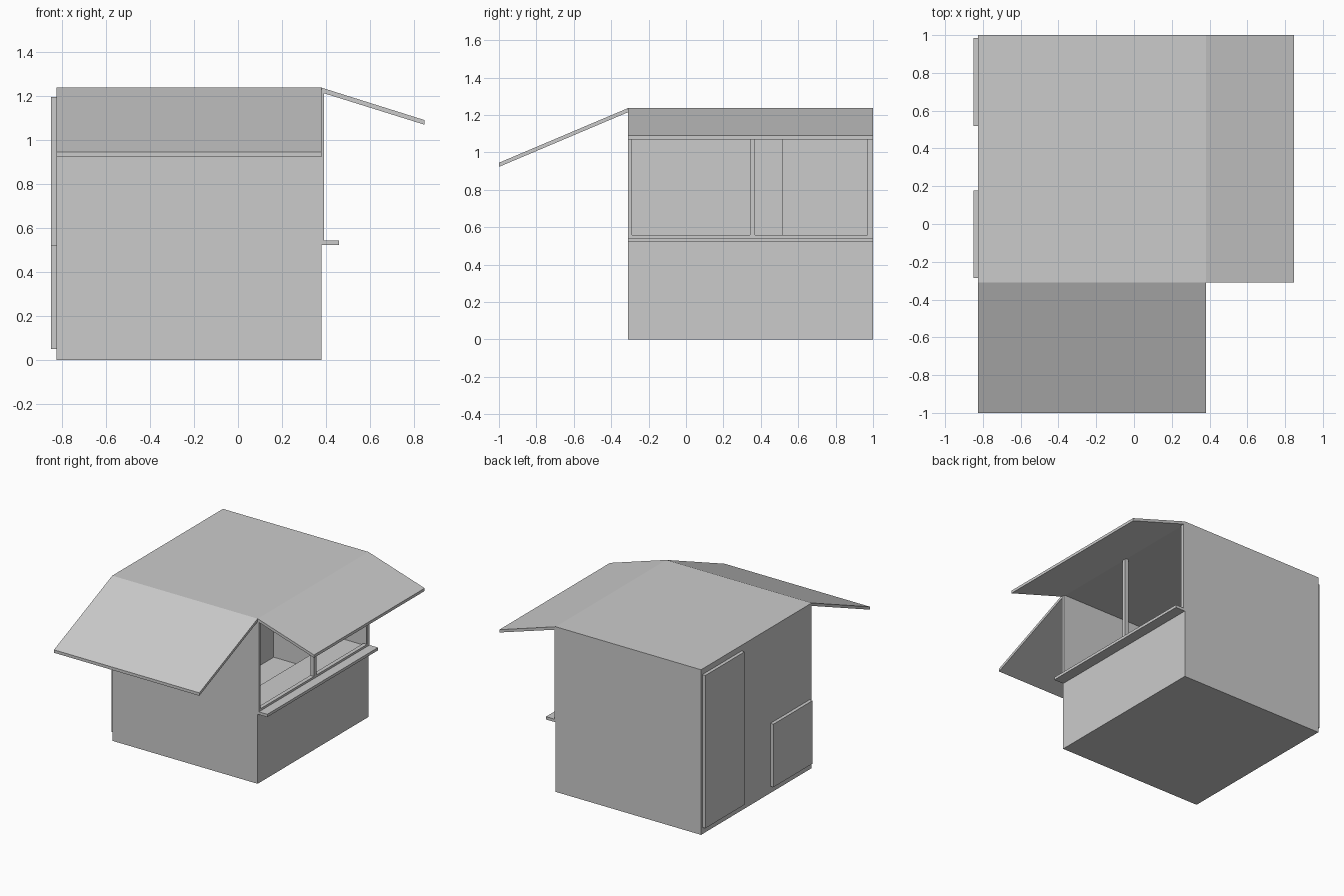
import bpy

if "Cube" in bpy.data.objects:
    bpy.data.objects.remove(bpy.data.objects["Cube"])


def prism(name, profile, axis, a, b):
    """Extrude a 2D profile from a to b along an axis ('x' -> yz profile, 'y' -> xz profile)."""
    def pt(p, t):
        return (t, p[0], p[1]) if axis == 'x' else (p[0], t, p[1])
    n = len(profile)
    verts = [pt(p, a) for p in profile] + [pt(p, b) for p in profile]
    faces = [tuple(range(n)), tuple(range(2 * n - 1, n - 1, -1))]
    faces += [(i, i + n, (i + 1) % n + n, (i + 1) % n) for i in range(n)]
    # orient outward when the profile winding needs it
    area = sum(profile[i][0] * profile[(i + 1) % n][1] - profile[(i + 1) % n][0] * profile[i][1]
               for i in range(n))
    if (area > 0) != (axis == 'y'):
        faces = [f[::-1] for f in faces]
    if axis == 'x' or axis == 'y':
        mesh = bpy.data.meshes.new(name)
        mesh.from_pydata(verts, [], faces)
    import bmesh
    bm = bmesh.new()
    bm.from_mesh(mesh)
    bmesh.ops.recalc_face_normals(bm, faces=bm.faces)
    bm.to_mesh(mesh)
    bm.free()
    ob = bpy.data.objects.new(name, mesh)
    bpy.context.collection.objects.link(ob)
    return ob


def box(name, x, y, z):
    return prism(name, [(y[0], z[0]), (y[1], z[0]), (y[1], z[1]), (y[0], z[1])], 'x', *x)


# main dimensions of the booth
X0, X1, Y0, Y1, H, T = -0.825, 0.38, -0.31, 1.0, 1.237, 0.02

# shell: floor, roof and walls
box("floor", (X0 + T, X1 - T), (Y0 + T, Y1 - T), (0, 0.25))
box("roof", (X0 + T, X1), (Y0 + T, Y1 - T), (H - T, H))
box("front_wall", (X0 + T, X1), (Y0, Y0 + T), (0, H))
box("back_wall", (X0 + T, X1), (Y1 - T, Y1), (0, H))
box("left_wall", (X0, X0 + T), (Y0, Y1), (0, H))
box("right_low_wall", (X1 - T, X1), (Y0 + T, Y1 - T), (0, 0.54))

# serving shelf outside and counter inside
box("outer_shelf", (X1, 0.46), (Y0, Y1), (0.521, 0.542))
box("inner_counter", (0.15, X1 - T), (Y0 + T, Y1 - T), (0.52, 0.54))

# window frame on the serving side
for name, y in (("front", (Y0, -0.29)), ("middle", (0.342, 0.37)), ("back", (0.97, Y1))):
    box(name + "_window_post", (X1, 0.39), y, (0.542, 1.215))
box("middle_post_core", (X1 - T, X1), (0.342, 0.37), (0.54, H - T))
box("window_sill", (X1 - T, 0.39), (Y0 + T, 0.97), (0.542, 0.558))

# closet behind the door
box("closet", (X0 + T, -0.39), (0.515, Y1 - T), (0.25, H - T))

# door and hatch on the left side
box("door", (-0.85, X0), (0.52, 0.985), (0.05, 1.195))
box("low_hatch", (-0.85, X0), (-0.285, 0.178), (0.05, 0.522))

# sloping awnings
prism("front_awning", [(Y0, H), (-1.0, 0.945), (-1.0, 0.923), (Y0, H - 0.022)], 'x', X0, X1)
prism("right_awning", [(X1, H), (0.847, 1.09), (0.847, 1.069), (X1, H - 0.022)], 'y', Y0, Y1)
